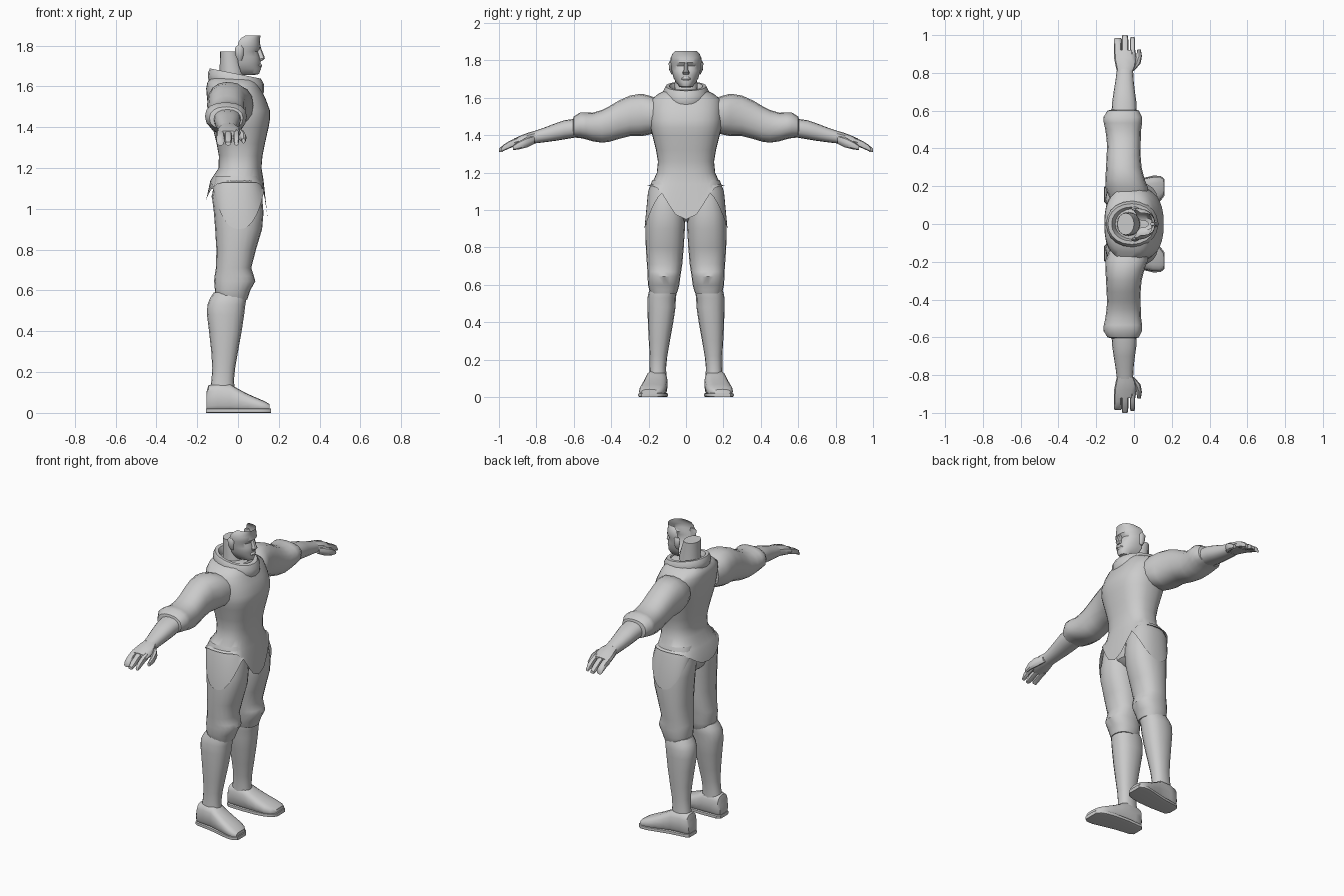
import bpy, bmesh, math

grey = bpy.data.materials.new("plain_grey")
grey.diffuse_color = (0.6, 0.6, 0.6, 1)


def loft(name, axis, rings, n=16, p=2.3, s=1, caps=(True, True), hem=None,
         shear=0, arc=None, keep=None):
    """Skin a row of rounded sections, each (position, low, high, low, high).
    axis = loft direction, s = side mirror, hem(t) = height of the first ring,
    arc = (start, end) angles for an open shell."""
    bm = bmesh.new()
    a0, a1 = arc or (0, 2 * math.pi)
    count = n + 1 if arc else n
    rows = []
    for k, (pos, u0, u1, v0, v1) in enumerate(rings):
        row = []
        for i in range(count):
            t = a0 + (a1 - a0) * i / n
            c, d = math.cos(t), math.sin(t)
            u = (u0 + u1) / 2 + (u1 - u0) / 2 * math.copysign(abs(c) ** (2 / p), c)
            v = (v0 + v1) / 2 + (v1 - v0) / 2 * math.copysign(abs(d) ** (2 / p), d)
            if axis == 'z':
                co = [u, v, (hem(t) if hem and k == 0 else pos) + shear * u]
            elif axis == 'y':
                co = [u, pos, v]
            else:
                co = [pos, u, v]
            co[1] *= s
            row.append(bm.verts.new(co))
        rows.append(row)
    for r, q in zip(rows, rows[1:]):
        for i in range(n):
            j = (i + 1) % count
            bm.faces.new((r[i], r[j], q[j], q[i]))
    if not arc:
        for cap, row in zip(caps, (rows[0], rows[-1])):
            if cap:
                bm.faces.new(row)
    bmesh.ops.recalc_face_normals(bm, faces=bm.faces)
    me = bpy.data.meshes.new(name)
    bm.to_mesh(me)
    bm.free()
    me.materials.append(grey)
    ob = bpy.data.objects.new(name, me)
    bpy.context.collection.objects.link(ob)
    bpy.context.view_layer.objects.active = ob
    ob.select_set(True)
    bpy.ops.object.shade_smooth_by_angle(angle=math.radians(40))
    ob.select_set(False)
    return ob


# Tunic with a pointed front flap, arched sides and a shorter tail
def tunic_hem(t):
    c = math.cos(t)
    return 1.13 - (0.18 * c ** 8 if c > 0 else 0.09 * c ** 4)


loft("tunic", 'z', [
    (1.0, -.157, .145, -.205, .205), (1.14, -.135, .125, -.183, .183),
    (1.20, -.095, .115, -.156, .156), (1.26, -.094, .12, -.15, .15),
    (1.32, -.105, .132, -.16, .16), (1.40, -.125, .15, -.18, .18),
    (1.44, -.135, .157, -.19, .19), (1.48, -.143, .157, -.193, .193),
    (1.54, -.152, .135, -.193, .193), (1.59, -.156, .11, -.187, .187),
    (1.62, -.15, .095, -.15, .15), (1.645, -.13, .075, -.10, .10)],
    n=32, p=2.5, caps=(False, True), hem=tunic_hem)

# Hips under the tunic
loft("hips", 'z', [(.94, -.05, .05, -.04, .04), (.98, -.10, .10, -.14, .14),
                   (1.06, -.13, .11, -.18, .18), (1.16, -.10, .10, -.16, .16)])

# Rolled cowl collar, higher at the back
loft("collar", 'z', [
    (1.57, -.125, .115, -.105, .105), (1.60, -.145, .128, -.12, .12),
    (1.635, -.148, .128, -.122, .122), (1.66, -.138, .112, -.108, .108),
    (1.66, -.118, .09, -.09, .09), (1.63, -.10, .075, -.075, .075),
    (1.57, -.095, .06, -.07, .07)], n=20, p=2.1, caps=(False, False), shear=-.2)

# Neck and open-backed head
loft("neck", 'z', [(1.55, -.095, .04, -.07, .07), (1.68, -.09, .03, -.06, .06),
                   (1.77, -.088, .0, -.058, .058)], p=2.1)
loft("face", 'z', [
    (1.655, -.02, .075, -.02, .02), (1.66, -.05, .103, -.036, .036),
    (1.685, -.07, .112, -.055, .055), (1.705, -.08, .107, -.066, .066),
    (1.72, -.085, .112, -.07, .07), (1.745, -.09, .106, -.077, .077),
    (1.77, -.09, .096, -.08, .08), (1.79, -.09, .112, -.083, .083),
    (1.815, -.08, .107, -.082, .082), (1.835, -.06, .108, -.073, .073),
    (1.85, -.02, .112, -.058, .058)],
    n=18, arc=(-math.pi * .53, math.pi * .53))
loft("nose", 'z', [(1.725, .09, .118, -.018, .018), (1.737, .09, .132, -.018, .018),
                   (1.75, .09, .128, -.012, .012), (1.79, .085, .112, -.009, .009)],
     n=8, p=2)
loft("mouth", 'z', [(1.69, .09, .112, -.02, .02), (1.70, .09, .118, -.026, .026),
                    (1.712, .09, .113, -.018, .018)], n=8, p=2)


def panel_hem(t):
    return 1.10 - .20 * max(0, math.sin(t)) ** 1.5


for side, s in (("left", 1), ("right", -1)):
    loft(side + "_ear", 'z', [(1.725, .0, .018, .068, .078), (1.75, -.012, .026, .07, .09),
                              (1.785, -.016, .028, .07, .093), (1.80, -.005, .02, .07, .085)],
         n=8, p=2, s=s)

    # Sleeve with full shoulder, elbow puff and rolled cuff
    loft(side + "_sleeve", 'y', [
        (.14, -.13, .07, 1.42, 1.59), (.19, -.15, .075, 1.405, 1.61),
        (.24, -.152, .055, 1.395, 1.622), (.30, -.148, .04, 1.395, 1.612),
        (.36, -.145, .035, 1.38, 1.585), (.41, -.143, .035, 1.365, 1.555),
        (.45, -.145, .036, 1.36, 1.535), (.50, -.152, .038, 1.368, 1.52),
        (.535, -.16, .043, 1.378, 1.522), (.565, -.162, .043, 1.385, 1.522),
        (.60, -.14, .025, 1.388, 1.50), (.605, -.12, .01, 1.40, 1.48)], s=s)

    # Forearm, palm, fingers and thumb
    loft(side + "_forearm", 'y', [
        (.58, -.12, .015, 1.39, 1.49), (.65, -.115, .012, 1.378, 1.48),
        (.70, -.108, .005, 1.37, 1.463), (.76, -.098, -.002, 1.362, 1.44),
        (.82, -.09, -.005, 1.355, 1.42)], s=s)
    loft(side + "_hand", 'y', [
        (.80, -.088, -.008, 1.36, 1.425), (.84, -.098, .01, 1.352, 1.415),
        (.88, -.106, .012, 1.345, 1.40), (.92, -.106, .008, 1.34, 1.382)], s=s, n=12)
    for finger, x0, x1, tip in (("outer_fingers", -.106, -.066, .985),
                                ("middle_finger", -.066, -.03, 1.0),
                                ("index_finger", -.022, .006, .99)):
        loft(side + "_" + finger, 'y', [
            (.90, x0, x1, 1.345, 1.388), (.94, x0, x1, 1.332, 1.372),
            (.975, x0, x1, 1.316, 1.35), (tip, x0 + .004, x1 - .004, 1.31, 1.328)],
            s=s, n=8, p=2.6)
    loft(side + "_thumb", 'y', [
        (.81, -.03, .0, 1.355, 1.40), (.85, -.01, .035, 1.335, 1.39),
        (.89, .012, .042, 1.325, 1.37), (.925, .018, .036, 1.32, 1.345)],
        s=s, n=8, p=2)

    # Breeches gathered below the knee
    loft(side + "_breeches", 'z', [
        (.555, -.10, .045, .05, .19), (.575, -.11, .052, .042, .197),
        (.60, -.113, .06, .036, .203), (.645, -.117, .085, .03, .206),
        (.67, -.115, .078, .026, .206), (.71, -.108, .065, .02, .209),
        (.80, -.106, .088, .012, .215), (.90, -.112, .118, .006, .217),
        (.98, -.118, .125, .003, .213), (1.06, -.128, .118, .004, .20),
        (1.14, -.115, .10, .01, .175)], s=s, n=20)

    # Rounded thigh panel lying on the breeches
    loft(side + "_thigh_panel", 'z', [
        (.9, -.117, .128, .0, .222), (1.10, -.128, .118, .0, .203),
        (1.16, -.11, .10, .0, .18)],
        s=s, n=16, arc=(0.1, math.pi - .1), hem=panel_hem)

    # Boot shaft, foot and sole
    loft(side + "_boot_shaft", 'z', [
        (.10, -.14, -.015, .105, .198), (.16, -.13, -.02, .106, .194),
        (.22, -.126, -.014, .1, .194), (.30, -.131, .0, .086, .199),
        (.40, -.142, .018, .068, .204), (.48, -.152, .03, .056, .206),
        (.53, -.15, .036, .054, .206), (.56, -.138, .042, .05, .20),
        (.59, -.118, .04, .055, .19)], s=s)
    loft(side + "_boot_foot", 'x', [
        (-.155, .115, .195, .005, .10), (-.145, .105, .205, .0, .135),
        (-.10, .10, .212, .0, .147), (-.04, .098, .218, .0, .143),
        (.0, .10, .228, .0, .118), (.05, .103, .24, .0, .092),
        (.10, .11, .25, .0, .07), (.135, .125, .25, .0, .055),
        (.155, .15, .238, .005, .042)], s=s, p=2.8)
    loft(side + "_sole", 'x', [
        (-.158, .118, .195, 0, .022), (-.14, .10, .208, 0, .022),
        (-.04, .096, .222, 0, .022), (.05, .10, .244, 0, .022),
        (.10, .108, .256, 0, .022), (.14, .122, .255, 0, .022),
        (.162, .15, .238, 0, .022)], s=s, p=6)
